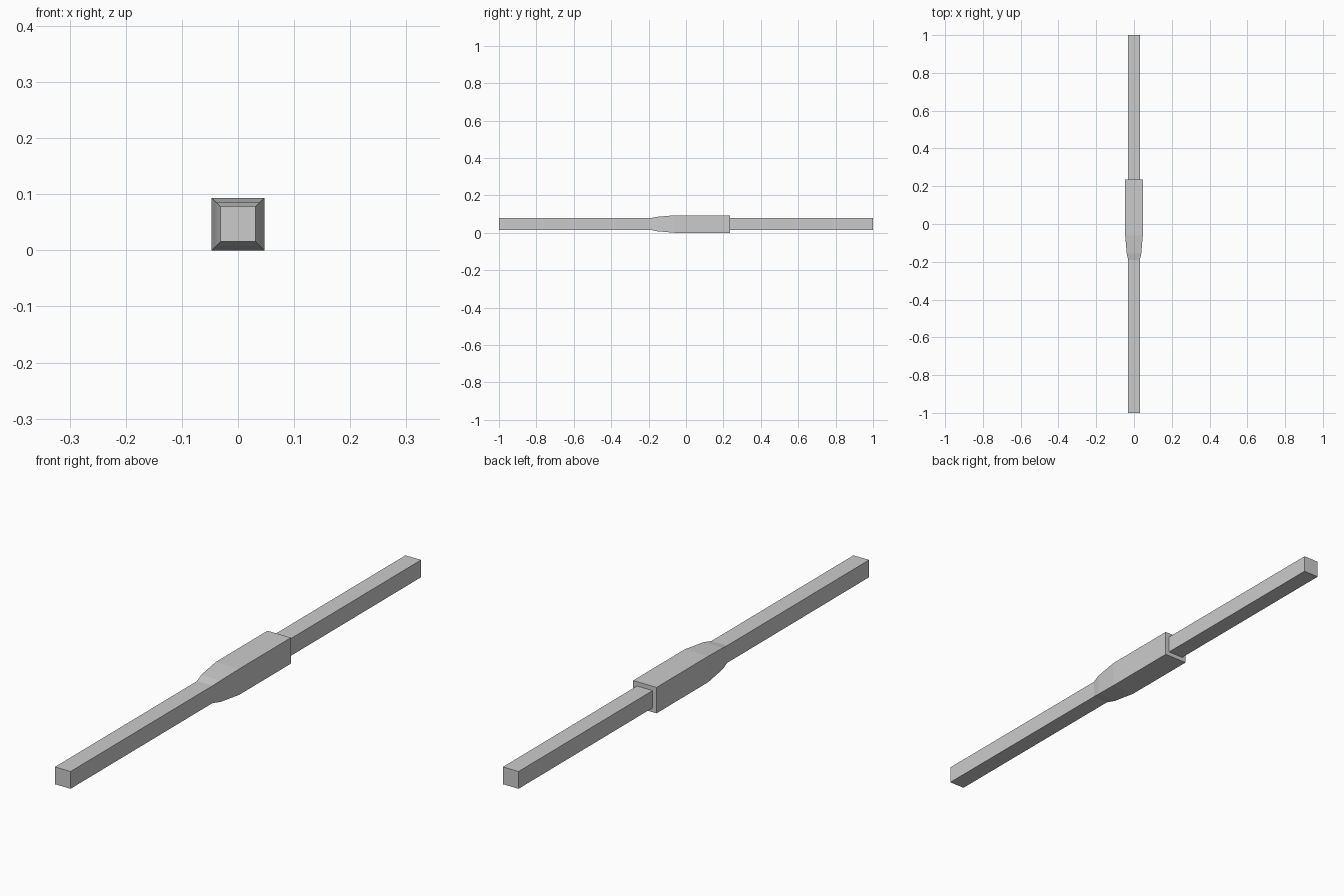
import bpy, bmesh

if "Cube" in bpy.data.objects:
    bpy.data.objects.remove(bpy.data.objects["Cube"])

ZC = 0.0468  # height of the shared centre axis


def square_loft(name, sections):
    """Closed square-section body along y from (y, half_width) sections."""
    bm = bmesh.new()
    rings = [[bm.verts.new((sx * h, y, ZC + sz * h))
              for sx, sz in ((-1, -1), (1, -1), (1, 1), (-1, 1))]
             for y, h in sections]
    for a, b in zip(rings, rings[1:]):
        for i in range(4):
            j = (i + 1) % 4
            bm.faces.new((a[i], a[j], b[j], b[i]))
    bm.faces.new(rings[0])
    bm.faces.new(rings[-1])
    bmesh.ops.recalc_face_normals(bm, faces=bm.faces)
    mesh = bpy.data.meshes.new(name)
    bm.to_mesh(mesh)
    bm.free()
    obj = bpy.data.objects.new(name, mesh)
    bpy.context.collection.objects.link(obj)
    return obj


# long square bar running the full length
square_loft("bar", [(-1, 0.0312), (1, 0.0312)])

# thicker sleeve, tapering in two steps towards the front
square_loft("sleeve", [(-0.19, 0.0312), (-0.155, 0.0385),
                       (-0.06, 0.0468), (0.235, 0.0468)])
